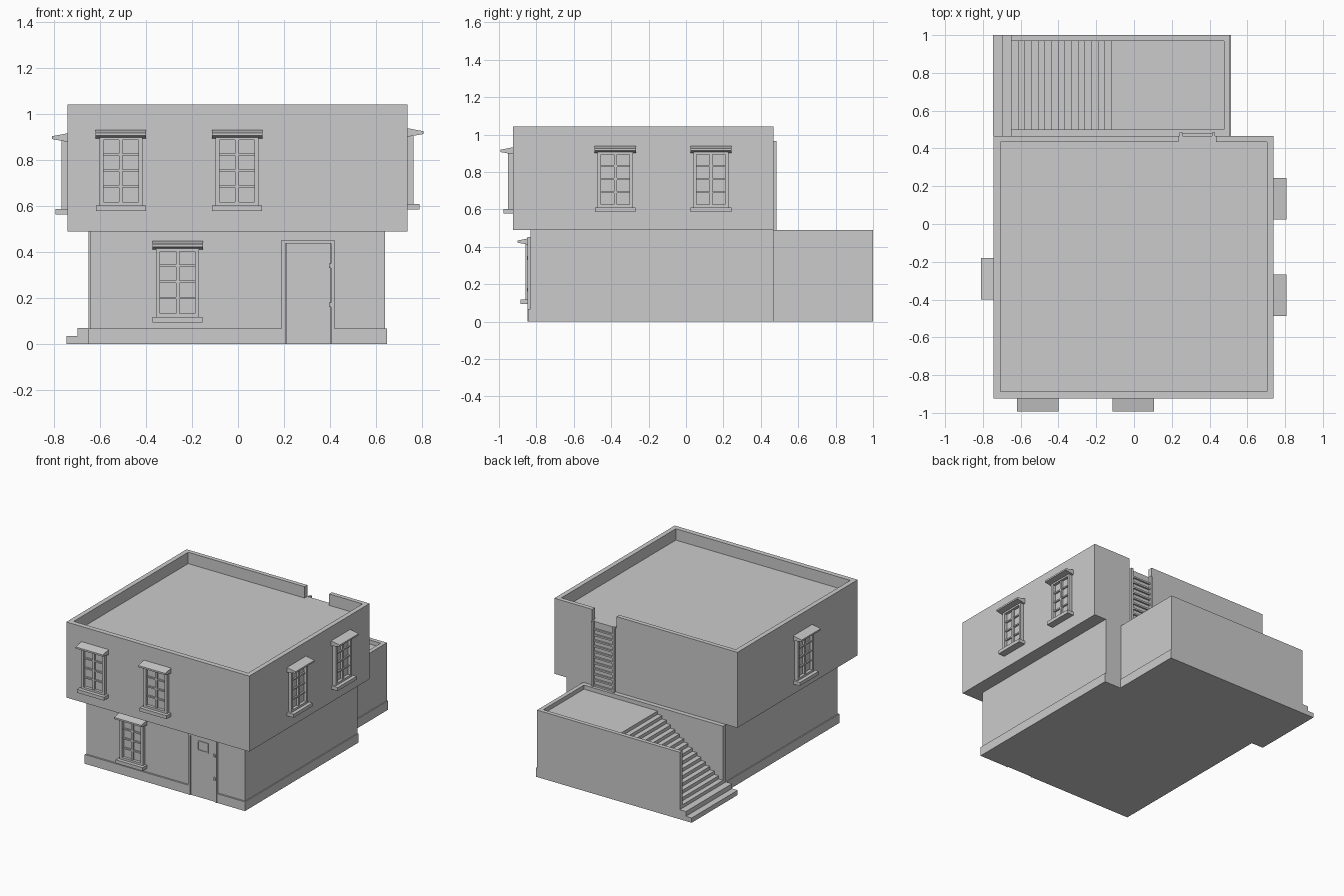
import bpy, bmesh
from math import radians
from mathutils import Matrix

if "Cube" in bpy.data.objects:
    bpy.data.objects.remove(bpy.data.objects["Cube"])

I = Matrix.Identity(4)


def finish(name, bm, matrix=I):
    bmesh.ops.recalc_face_normals(bm, faces=bm.faces)
    me = bpy.data.meshes.new(name)
    bm.to_mesh(me)
    bm.free()
    ob = bpy.data.objects.new(name, me)
    ob.matrix_world = matrix
    bpy.context.collection.objects.link(ob)
    return ob


def boxes(name, items, matrix=I):
    """One object from boxes given as (x0, x1, y0, y1, z0, z1)."""
    bm = bmesh.new()
    for x0, x1, y0, y1, z0, z1 in items:
        m = Matrix.Translation(((x0 + x1) / 2, (y0 + y1) / 2, (z0 + z1) / 2))
        m = m @ Matrix.Diagonal((x1 - x0, y1 - y0, z1 - z0, 1))
        bmesh.ops.create_cube(bm, size=1, matrix=m)
    return finish(name, bm, matrix)


def prism(name, points, direction, matrix=I):
    """Extrude a closed 3D outline along a direction."""
    bm = bmesh.new()
    face = bm.faces.new([bm.verts.new(p) for p in points])
    ret = bmesh.ops.extrude_face_region(bm, geom=[face], use_keep_orig=True)
    moved = [g for g in ret["geom"] if isinstance(g, bmesh.types.BMVert)]
    bmesh.ops.translate(bm, verts=moved, vec=direction)
    return finish(name, bm, matrix)


def cut(ob, cutter):
    cutter.hide_render = True
    mod = ob.modifiers.new("cut", "BOOLEAN")
    mod.operation, mod.solver, mod.object = "DIFFERENCE", "EXACT", cutter
    bpy.context.view_layer.objects.active = ob
    bpy.ops.object.modifier_apply(modifier=mod.name)
    bpy.data.objects.remove(cutter)


# Upper storey with parapet and the gap for the ladder
upper = boxes("upper_storey", [(-.743, .739, -.925, .467, .49, 1.043)])
cut(upper, boxes("roof_cavity", [(-.708, .704, -.888, .435, .96, 1.2)]))
cut(upper, boxes("parapet_gap", [(.235, .433, .40, .60, .96, 1.2)]))

# Lower storey and plinth, the plinth interrupted by the door
boxes("lower_storey", [(-.643, .641, -.832, .467, 0, .49)])
boxes("plinth", [(-.65, .19, -.845, -.832, 0, .067),
                 (.42, .648, -.845, -.832, 0, .067),
                 (-.65, -.643, -.832, .467, 0, .067),
                 (.641, .648, -.832, .467, 0, .067),
                 (.506, .513, .467, 1.0, 0, .067)])

# Rear terrace block with the staircase cut into it
terrace = boxes("terrace_block", [(-.65, .506, .467, 1.0, 0, .49)])
tread, rise, n = .53 / 15, (.46 - .07) / 16, 15
outline = [(-.70, .60), (-.70, .07 + rise)]
for i in range(n):
    x = -.65 + tread * (i + 1)
    outline += [(x, .07 + rise * (i + 1)), (x, .07 + rise * (i + 2))]
outline += [(.476, .46), (.476, .60)]
cut(terrace, prism("stair_void", [(x, .50, z) for x, z in outline], (0, .47, 0)))
prism("bottom_steps", [(x, .467, z) for x, z in
                       [(-.65, 0), (-.746, 0), (-.746, .035), (-.70, .035),
                        (-.70, .07), (-.65, .07)]], (0, .533, 0))

# Ladder from terrace to roof
rungs = [(.258, .412, .467, .479, z, z + .012)
         for z in (.49 + .041 * i for i in range(11))]
boxes("ladder", [(.242, .258, .465, .485, .46, .965),
                 (.412, .428, .465, .485, .46, .965)] + rungs)


# Windows: local -y points out of the wall, z = 0 is the sill underside
def window(label, x, y, z, angle):
    m = Matrix.Translation((x, y, z)) @ Matrix.Rotation(radians(angle), 4, "Z")
    boxes(label + "_frame", [(-.094, -.076, -.026, 0, .025, .33),
                             (.076, .094, -.026, 0, .025, .33),
                             (-.076, .076, -.026, 0, .312, .33),
                             (-.076, .076, -.026, 0, .025, .043)], m)
    bars = [(-.076, .076, -.016, 0, h - .005, h + .005) for h in (.11, .18, .25)]
    boxes(label + "_glazing_bars", bars + [(-.008, .008, -.02, 0, .043, .312)], m)
    boxes(label + "_pane", [(-.076, .076, -.005, 0, .043, .312)], m)
    boxes(label + "_sill", [(-.109, .109, -.052, 0, .003, .028)], m)
    canopy = [(0, .357), (-.068, .344), (-.068, .332), (-.03, .325), (0, .32)]
    prism(label + "_canopy", [(-.11, a, b) for a, b in canopy], (.22, 0, 0), m)


for label, x, y, z, angle in [
        ("front_left_window", -.51, -.925, .575, 0),
        ("front_middle_window", -.004, -.925, .575, 0),
        ("front_lower_window", -.263, -.832, .09, 0),
        ("right_front_window", .739, -.378, .582, 90),
        ("right_rear_window", .739, .133, .582, 90),
        ("left_window", -.743, -.29, .56, -90)]:
    window(label, x, y, z, angle)

# Front door with frame, leaf, peep window and hinges
boxes("door_frame", [(.19, .206, -.847, -.832, 0, .452),
                     (.405, .42, -.847, -.832, 0, .452),
                     (.206, .405, -.847, -.832, .437, .452)])
boxes("door_leaf", [(.208, .403, -.84, -.832, 0, .437)])
boxes("door_peep_window", [(.26, .35, -.845, -.84, .405, .413),
                           (.26, .35, -.845, -.84, .34, .348),
                           (.26, .268, -.845, -.84, .348, .405),
                           (.342, .35, -.845, -.84, .348, .405)])
boxes("door_hinges", [(.396, .41, -.849, -.84, z, z + .02) for z in (.16, .33)])
